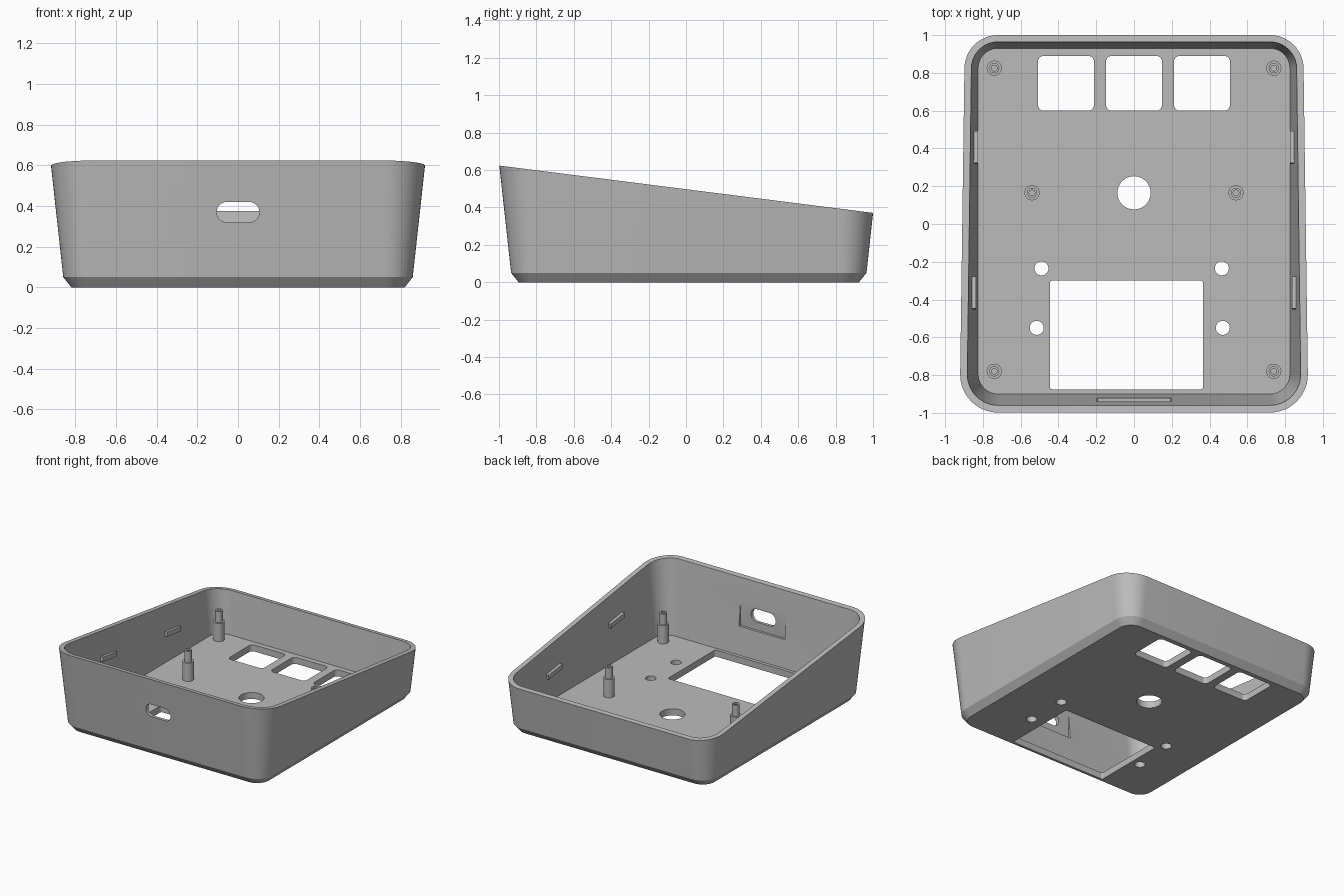
import bpy, bmesh
from math import sin, cos, pi, atan
from mathutils import Matrix

cube = bpy.data.objects.get("Cube")
if cube:
    bpy.data.objects.remove(cube, do_unlink=True)

grey = bpy.data.materials.new("grey_plastic")
grey.use_nodes = True
COLOR = (0.5, 0.5, 0.5, 1)
grey.diffuse_color = COLOR
grey.node_tree.nodes["Principled BSDF"].inputs["Base Color"].default_value = COLOR

RIM_Z, RIM_SLOPE, FLOOR = 0.4975, 0.1265, 0.05


def finish(bm, name):
    bmesh.ops.recalc_face_normals(bm, faces=bm.faces)
    mesh = bpy.data.meshes.new(name)
    bm.to_mesh(mesh)
    bm.free()
    mesh.materials.append(grey)
    obj = bpy.data.objects.new(name, mesh)
    bpy.context.collection.objects.link(obj)
    return obj


def smooth(obj):
    bpy.ops.object.select_all(action='DESELECT')
    obj.select_set(True)
    bpy.context.view_layer.objects.active = obj
    bpy.ops.object.shade_smooth_by_angle(angle=pi / 6)


def rounded_corners(steps):
    """Corner signs and arc direction for a counter-clockwise rounded rectangle."""
    for k, (sx, sy) in enumerate([(1, 1), (-1, 1), (-1, -1), (1, -1)]):
        for i in range(steps + 1):
            a = (k + i / steps) * pi / 2
            yield sx, sy, cos(a), sin(a)


def skin(bm, rings, closed=False):
    loops = [[bm.verts.new(p) for p in ring] for ring in rings]
    n = len(loops[0])
    for low, high in zip(loops, loops[1:]):
        for i in range(n):
            j = (i + 1) % n
            bm.faces.new((low[i], low[j], high[j], high[i]))
    bm.faces.new(loops[0][::-1])
    bm.faces.new(loops[-1])


def shell_ring(radius, draft=0, z=None):
    """Horizontal ring at z, or a drafted ring on the sloping rim plane."""
    ring = []
    for sx, sy, c, s in rounded_corners(12):
        cy = 0.825 if sy > 0 else -0.795
        h, r = (z, radius) if z is not None else (RIM_Z, radius)
        if z is None:
            for _ in range(8):
                r = radius + draft * (h - FLOOR)
                h = RIM_Z - RIM_SLOPE * (cy + r * s)
        ring.append((sx * 0.72 + r * c, cy + r * s, h))
    return ring


# Drafted tray with chamfered base and sloping rim
bm = bmesh.new()
skin(bm, [shell_ring(0.10, z=0), shell_ring(0.14, z=FLOOR), shell_ring(0.14, 0.11),
          shell_ring(0.105, 0.105), shell_ring(0.105, z=FLOOR)])
case = finish(bm, "case_shell")


def prism(x0, x1, y0, y1, r, low, high, upright=False):
    """Rounded-rectangle cutter, along z or (upright) along y."""
    mx, my = (x0 + x1) / 2, (y0 + y1) / 2
    hx, hy = (x1 - x0) / 2 - r, (y1 - y0) / 2 - r
    rings = []
    for d in (low, high):
        flat = [(mx + sx * hx + r * c, my + sy * hy + r * s)
                for sx, sy, c, s in rounded_corners(8)]
        rings.append([(u, d, v) if upright else (u, v, d) for u, v in flat])
    bm = bmesh.new()
    skin(bm, rings)
    bmesh.ops.remove_doubles(bm, verts=bm.verts, dist=0.0005)
    return finish(bm, "cutter")


def cut(cutter):
    mod = case.modifiers.new("cut", 'BOOLEAN')
    mod.operation = 'DIFFERENCE'
    mod.solver = 'EXACT'
    mod.object = cutter
    bpy.context.view_layer.objects.active = case
    bpy.ops.object.modifier_apply(modifier=mod.name)
    bpy.data.objects.remove(cutter, do_unlink=True)


def floor_cut(x0, x1, y0, y1, r):
    cut(prism(x0, x1, y0, y1, r, -0.1, 0.12))


# Floor openings: button windows, screen window, round holes
for x in (-0.36, 0, 0.36):
    floor_cut(x - 0.148, x + 0.148, 0.60, 0.89, 0.03)
floor_cut(-0.445, 0.365, -0.875, -0.30, 0.012)
for x, y, r in [(0, 0.165, 0.088), (-0.49, -0.235, 0.037), (0.465, -0.235, 0.037),
                (-0.515, -0.55, 0.037), (0.47, -0.55, 0.037)]:
    floor_cut(x - r, x + r, y - r, y + r, r - 0.0005)

# Port recess inside the front wall, then the port slot through it
cut(prism(-0.195, 0.195, 0.26, 0.46, 0.002, -0.941, -0.85, True))
cut(prism(-0.105, 0.105, 0.32, 0.42, 0.0495, -1.1, -0.8, True))
smooth(case)

# Stepped screw posts with blind holes
post_profile = [(0.04, 0.045), (0.04, 0.19), (0.027, 0.19), (0.027, 0.275),
                (0.015, 0.275), (0.015, 0.16)]
for row, x, y in [("back", 0.74, 0.825), ("middle", 0.54, 0.165), ("front", 0.74, -0.78)]:
    for side, sign in (("left", 1), ("right", -1)):
        bm = bmesh.new()
        skin(bm, [[(sign * x + r * cos(i * pi / 12), y + r * sin(i * pi / 12), z)
                   for i in range(24)] for r, z in post_profile])
        smooth(finish(bm, f"{row}_{side}_post"))

# Snap ridges on the side walls, parallel to the rim
for row, y in (("back", 0.405), ("front", -0.365)):
    z = RIM_Z - RIM_SLOPE * y - 0.2
    x = 0.825 + 0.105 * (z - FLOOR)
    for side, sign in (("left", 1), ("right", -1)):
        bm = bmesh.new()
        bmesh.ops.create_cube(bm, size=1, matrix=(
            Matrix.Translation((sign * (x - 0.005), y, z))
            @ Matrix.Rotation(-atan(RIM_SLOPE), 4, 'X')
            @ Matrix.Diagonal((0.03, 0.17, 0.035, 1))))
        finish(bm, f"{row}_{side}_snap_ridge")
